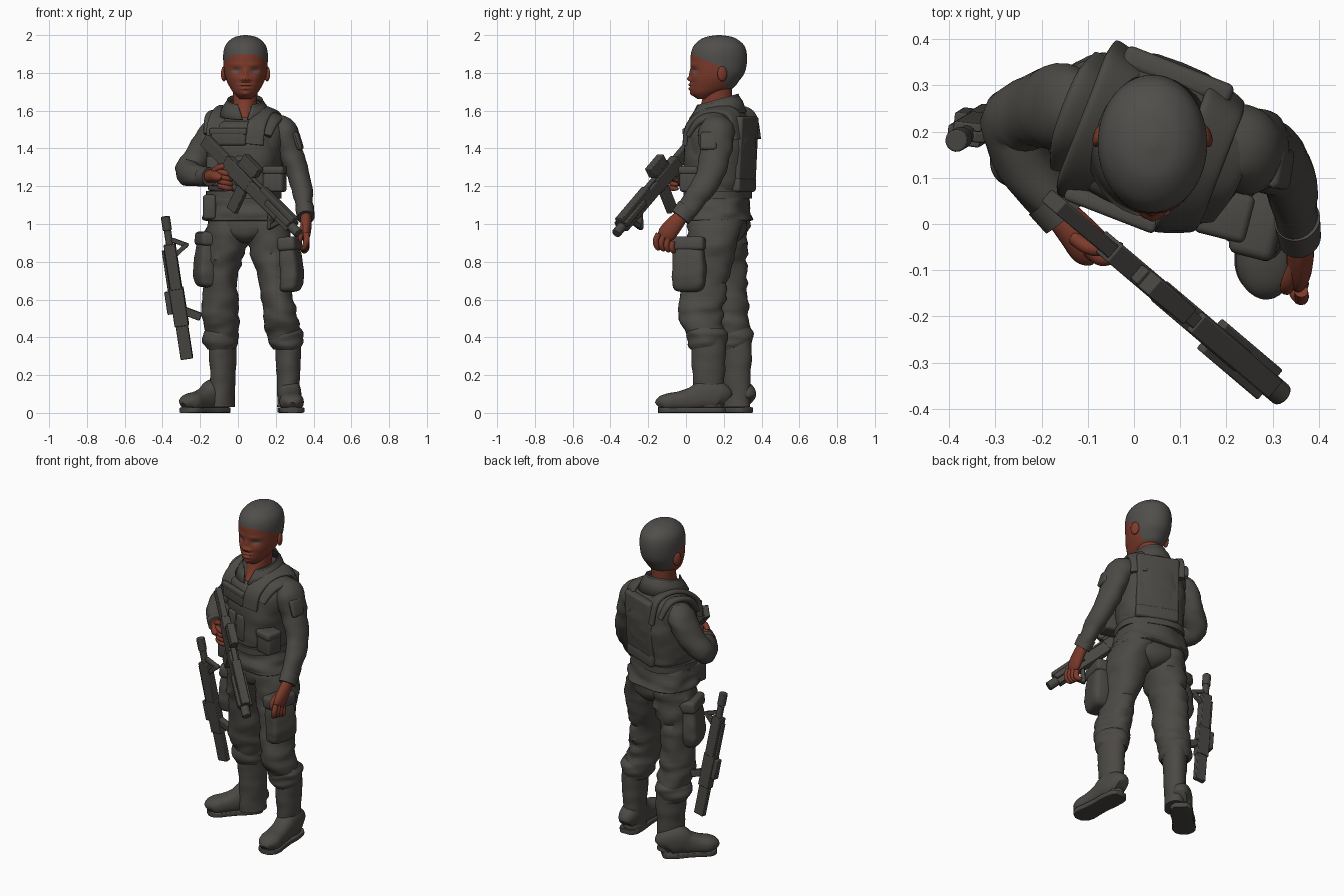
import bpy, bmesh, math
from mathutils import Vector, Matrix, noise

if "Cube" in bpy.data.objects:
    bpy.data.objects.remove(bpy.data.objects["Cube"], do_unlink=True)
made = []


def material(name, rgb):
    m = bpy.data.materials.new(name)
    m.use_nodes = True
    m.diffuse_color = (*rgb, 1)
    bsdf = m.node_tree.nodes["Principled BSDF"]
    bsdf.inputs["Base Color"].default_value = (*rgb, 1)
    bsdf.inputs["Roughness"].default_value = 0.8
    return m


cloth = material("grey cloth", (.072, .067, .059))
skin = material("brown skin", (.2, .043, .024))
hair = material("short hair", (.08, .077, .071))
metal = material("dark metal", (.066, .062, .055))
eye_mat = material("eye", (.12, .08, .078))


def finish(name, bm, *mats):
    bmesh.ops.recalc_face_normals(bm, faces=bm.faces)
    me = bpy.data.meshes.new(name)
    bm.to_mesh(me)
    bm.free()
    for m in mats:
        me.materials.append(m)
    ob = bpy.data.objects.new(name, me)
    bpy.context.scene.collection.objects.link(ob)
    made.append(ob)
    return ob


def spline(rings, sub):
    """Smooth in-between rings."""
    r = [Vector(q) for q in rings]
    out = []
    for i in range(len(r) - 1):
        a, b, c, d = r[max(i - 1, 0)], r[i], r[i + 1], r[min(i + 2, len(r) - 1)]
        for k in range(sub):
            t = k / sub
            out.append(b + (c - a) * (t / 2) + (a * 2 - b * 5 + c * 4 - d) * (t * t / 2)
                       + (b * 3 - a - c * 3 + d) * (t ** 3 / 2))
    return out + [r[-1]]


def loft(name, rings, mat, yaw=None, p=2, fold=0, n=32, sub=5, ref=(0, 1, 0)):
    """Rings are x, y, z, half width, half depth; level rings if yaw is given."""
    pts = spline(rings, sub)
    pos = [Vector(q[:3]) for q in pts]
    bm, loops, side = bmesh.new(), [], None
    for i, q in enumerate(pts):
        t = (pos[min(i + 1, len(pos) - 1)] - pos[max(i - 1, 0)]).normalized()
        if yaw is not None:
            u, v = Vector((math.cos(yaw), math.sin(yaw), 0)), Vector((-math.sin(yaw), math.cos(yaw), 0))
        else:
            side = Vector(ref).cross(t) if side is None else side - t * side.dot(t)
            u = side.normalized()
            v = t.cross(u)
        ring = []
        for k in range(n):
            a = math.tau * k / n
            c, s = math.cos(a), math.sin(a)
            c, s = (math.copysign(abs(w) ** (2 / p), w) for w in (c, s))
            d = u * c * q[3] + v * s * q[4]
            w = pos[i] + d
            d *= 1 + fold * noise.noise(Vector((w.x * 9, w.y * 9, w.z * 24)))
            ring.append(bm.verts.new(pos[i] + d))
        loops.append(ring)
    for a, b in zip(loops, loops[1:]):
        for k in range(n):
            bm.faces.new((a[k], a[k - 1], b[k - 1], b[k]))
    bm.faces.new(loops[0])
    bm.faces.new(loops[-1])
    return finish(name, bm, mat)


def ball(name, loc, size, mat, turn=0):
    bm = bmesh.new()
    bmesh.ops.create_uvsphere(bm, u_segments=20, v_segments=14, radius=1,
                              matrix=Matrix.LocRotScale(Vector(loc), Matrix.Rotation(turn, 3, 'Z'), Vector(size)))
    return finish(name, bm, mat)


def box(name, loc, size, yaw=0, tilt=0, roll=0, bevel=.015):
    bm = bmesh.new()
    bmesh.ops.create_cube(bm, size=1, matrix=Matrix.Diagonal((*size, 1)))
    bmesh.ops.bevel(bm, geom=bm.edges[:], offset=bevel, segments=3, profile=.5, affect='EDGES')
    bm.transform(Matrix.Translation(loc) @ Matrix.Rotation(yaw, 4, 'Z')
                 @ Matrix.Rotation(roll, 4, 'Y') @ Matrix.Rotation(tilt, 4, 'X'))
    return finish(name, bm, cloth)


# Head: a loft with soft bumps for the face, hair above a sloping hairline
HX = .04
head = loft("head", [(HX, .095, 1.662, .03, .035), (HX, .108, 1.69, .06, .078), (HX, .136, 1.72, .081, .114),
                     (HX, .155, 1.76, .101, .128), (HX, .168, 1.8, .112, .142), (HX, .173, 1.85, .117, .149),
                     (HX, .174, 1.9, .118, .148), (HX, .175, 1.94, .109, .136), (HX, .175, 1.97, .087, .108),
                     (HX, .175, 1.99, .056, .07), (HX, .175, 2, .01, .012)], skin, yaw=0, n=128, sub=8)
# sideways, height, spread sideways, spread in height, amount forward
bumps = ((0, 1.768, .018, .013, .02), (0, 1.795, .013, .022, .009), (.021, 1.763, .01, .01, .01),
         (0, 1.737, .034, .008, .012), (0, 1.717, .028, .008, .01), (0, 1.728, .032, .003, -.006),
         (0, 1.688, .026, .014, .009), (.05, 1.812, .022, .014, -.01), (.045, 1.843, .035, .011, .004),
         (.055, 1.77, .028, .024, .007))
for v in head.data.vertices:
    if v.co.y < .15:
        v.co.y -= sum(amount * math.exp(-((abs(v.co.x - HX) - dx) / sx) ** 2 - ((v.co.z - z) / sz) ** 2)
                      for dx, z, sx, sz, amount in bumps)
head.data.materials.append(hair)
head.data.materials.append(eye_mat)
for f in head.data.polygons:
    x, y, z = f.center
    if z > 1.905 - .45 * (y - .02) or (y > .21 and z > 1.72):
        f.material_index = 1
    elif y < .12 and ((abs(x - HX) - .053) / .023) ** 2 + ((z - 1.81) / .01) ** 2 < 1:
        f.material_index = 2
for s, label in ((-1, "right"), (1, "left")):
    ball(label + "_ear", (HX + s * .114, .192, 1.795), (.014, .027, .04), skin, s * .35)
loft("neck", [(.035, .15, 1.56, .05, .112), (.035, .16, 1.62, .062, .085), (HX, .175, 1.74, .066, .07)], skin, yaw=0)

# Open collar standing around the neck, the front gap widening upward
bm = bmesh.new()
rows = []
for k in range(33):
    row = []
    for r, z, lift, gap in ((.13, 1.55, .04, .08), (.107, 1.59, .06, .22), (.094, 1.63, .06, .42), (.104, 1.605, .06, .36)):
        a = -math.pi / 2 + gap + (math.tau - 2 * gap) * k / 32
        row.append(bm.verts.new((.037 + r * math.cos(a), .168 + (r + .015) * math.sin(a),
                                 z + lift * (1 + math.sin(a)) / 2)))
    rows.append(row)
for a, b in zip(rows, rows[1:]):
    for k in range(3):
        bm.faces.new((a[k], b[k], b[k + 1], a[k + 1]))
collar = finish("collar", bm, cloth)
collar.modifiers.new("thickness", 'SOLIDIFY').thickness = .01

# Torso, turned toward the model's right
YAW = -.37


def body(lx, ly, z):
    c, s = math.cos(YAW), math.sin(YAW)
    return (.04 + lx * c - ly * s, .18 + lx * s + ly * c, z)


loft("jacket", [(.037, .18, 1.63, .08, .09), (.037, .19, 1.59, .14, .115), (.045, .195, 1.54, .2, .135),
                (.045, .185, 1.45, .21, .16), (.04, .18, 1.3, .192, .162), (.035, .17, 1.12, .183, .15)],
     cloth, yaw=YAW, p=2.3, fold=.05)
loft("vest", [(.045, .19, 1.545, .15, .14), (.043, .187, 1.51, .18, .166), (.04, .182, 1.4, .195, .177),
              (.035, .176, 1.28, .192, .17), (.03, .168, 1.19, .186, .163), (.03, .168, 1.175, .17, .15)],
     cloth, yaw=YAW, p=2.7, fold=.04)
loft("jacket_skirt", [(.03, .17, 1.19, .178, .15), (.03, .17, 1.12, .195, .16), (.035, .17, 1.04, .22, .17),
                      (.035, .17, 1.02, .222, .17), (.035, .17, 1.015, .19, .14)], cloth, yaw=-.25, p=2.4, fold=.1)
loft("belt", [(.03, .168, z, .194, .168) for z in (1.135, 1.155, 1.175)], cloth, yaw=YAW, p=2.6)
box("back_panel", body(0, .143, 1.4), (.25, .05, .34), YAW, -.05)
box("back_lower_pouch", body(0, .135, 1.21), (.25, .05, .08), YAW)
box("chest_pouch", body(-.03, -.168, 1.46), (.2, .035, .09), YAW)
box("chest_flap", body(-.03, -.173, 1.49), (.21, .03, .035), YAW, bevel=.01)
for x in (-.12, -.04, .04):
    box("magazine_pouch", body(x, -.162, 1.28), (.07, .045, .16), YAW)
box("side_pouch", (.195, .025, 1.235), (.11, .1, .13), -.25)
box("side_pouch_flap", (.195, .022, 1.285), (.116, .106, .045), -.25)
box("hip_pouch", (-.14, .12, 1.09), (.07, .14, .13), -.2)
for s, label in ((-1, "right"), (1, "left")):
    loft(label + "_vest_strap", [body(s * x, y, z) + (.048, .014) for x, y, z in
                                 ((.11, -.156, 1.42), (.115, -.135, 1.52), (.115, -.05, 1.59), (.115, .05, 1.605),
                                  (.115, .125, 1.57), (.11, .153, 1.45))], cloth, p=4)
    loft(label + "_shoulder_pad", [body(s * .155, y, z) + (r, r / 3) for y, z, r in
                                   ((-.12, 1.47, .035), (-.05, 1.555, .055), (.06, 1.565, .055), (.12, 1.48, .035))],
         cloth, p=3)

# Arms
loft("left_sleeve", [(.18, .17, 1.54, .05, .07), (.235, .165, 1.49, .076, .095), (.282, .15, 1.37, .066, .083),
                     (.324, .12, 1.24, .058, .072), (.35, .045, 1.13, .048, .06), (.358, -.025, 1.045, .042, .052)],
     cloth, fold=.14)
loft("left_cuff", [(.353, .01, 1.085, .05, .06), (.359, -.03, 1.035, .046, .056)], cloth)
box("sleeve_pocket", (.318, .12, 1.44), (.03, .09, .1), -.15, 0, -.3)
loft("right_sleeve", [(-.1, .25, 1.53, .05, .06), (-.145, .253, 1.47, .072, .09), (-.205, .248, 1.37, .07, .083),
                      (-.268, .215, 1.285, .066, .07), (-.23, .115, 1.26, .058, .06), (-.155, .02, 1.25, .045, .05)],
     cloth, fold=.14)
loft("right_cuff", [(-.185, .055, 1.253, .052, .055), (-.15, .012, 1.25, .05, .052)], cloth)


# Hands
def hand(label, palm, fingers):
    loft(label + "_palm", palm, skin, n=20)
    for path in fingers:
        loft(label + "_finger", [q + (r, r) for q, r in zip(path, (.015, .016, .014, .006))], skin, n=12)


hand("left", [(.359, -.015, 1.05, .028, .034), (.36, -.06, 1, .03, .045), (.358, -.1, .95, .026, .048),
              (.355, -.12, .92, .015, .035)],
     [[(.362, -.145 + k * .025, .95 - k * .014), (.362, -.16 + k * .028, .91 - k * .012),
       (.35, -.15 + k * .028, .875 - k * .006), (.335, -.135 + k * .026, .87 - k * .003)] for k in range(4)]
     + [[(.35, -.085, 1), (.335, -.125, .965), (.33, -.14, .93), (.332, -.14, .905)]])
hand("right", [(-.165, .03, 1.25, .032, .035), (-.125, -.015, 1.255, .036, .042), (-.095, -.05, 1.25, .03, .045),
               (-.075, -.065, 1.245, .015, .03)],
     [[(-.1, -.055, 1.275 - k * .024), (-.07, -.075, 1.27 - k * .025), (-.04, -.065, 1.26 - k * .024),
       (-.03, -.04, 1.255 - k * .023)] for k in range(4)]
     + [[(-.13, -.03, 1.28), (-.1, -.05, 1.3), (-.07, -.055, 1.305), (-.05, -.05, 1.3)]])

# Trousers
loft("trouser_seat", [(.04, .17, 1.1, .18, .14), (.05, .17, 1.02, .2, .15), (.053, .17, .96, .185, .147),
                      (.053, .168, .92, .1, .125), (.053, .165, .9, .03, .09)], cloth, yaw=-.2, fold=.04)
loft("left_trouser", [(.145, .16, 1.03, .11, .14), (.168, .143, .9, .12, .138), (.187, .115, .75, .09, .125),
                      (.212, .085, .6, .086, .12), (.225, .075, .51, .088, .118), (.24, .105, .42, .09, .105),
                      (.255, .12, .34, .07, .088)], cloth, yaw=0, fold=.16)
loft("right_trouser", [(-.04, .19, 1.03, .12, .14), (-.063, .188, .9, .12, .138), (-.088, .2, .75, .09, .12),
                       (-.093, .215, .6, .094, .112), (-.093, .225, .5, .1, .108), (-.087, .25, .41, .086, .098),
                       (-.082, .26, .34, .07, .085)], cloth, yaw=0, fold=.16)
for label, x, y, z, s in (("left", .278, .015, .78, 1), ("right", -.168, .175, .805, -1)):
    loft(label + "_cargo_pocket", [(x + s * dx, y, z + dz, w, d) for dx, dz, w, d in
                                   ((-.01, .13, .04, .075), (0, .04, .05, .085), (.008, -.06, .052, .09),
                                    (0, -.125, .045, .075), (-.01, -.14, .02, .04))], cloth, yaw=s * -.25, p=4, fold=.08)
    box(label + "_pocket_flap", (x - s * .005, y, z + .115), (.1, .18, .075), s * -.25, 0, s * -.08, bevel=.02)

# Boots: a shaft, a folded top, a foot and a sole
foot_shape = ((0, .035, .1), (.08, .056, .15), (.28, .062, .17), (.47, .058, .13), (.67, .06, .105),
              (.83, .064, .095), (.94, .052, .08), (1, .025, .05))
for label, cx, cy, heel, toward, size in (("left", .266, .12, (.267, .207), (.06, -1), .355),
                                          ("right", -.08, .262, (-.066, .328), (-.7, -.71), .31)):
    d = Vector(toward).normalized()
    yaw = math.atan2(d.y, d.x) + math.pi / 2
    loft(label + "_boot_shaft", [(cx, cy, z, a, b) for z, a, b in
                                 ((.42, .07, .092), (.3, .067, .09), (.2, .062, .084), (.1, .058, .082), (.03, .058, .082))],
         cloth, yaw=yaw * .6, fold=.06)
    loft(label + "_boot_top", [(cx - .01, cy - .01, z, a, a * 1.18) for z, a in
                               ((.45, .076), (.42, .091), (.37, .088), (.335, .07))], cloth, yaw=yaw * .6, fold=.14)
    foot, sole = [], []
    for t, w, h in foot_shape:
        q = Vector(heel) + d * t * size
        foot.append((q.x, q.y, .01 + h / 2, w, h / 2))
        sole.append((q.x, q.y, .015, w * 1.04, .015))
    loft(label + "_boot_foot", foot, cloth, ref=(0, 0, 1), p=2.4)
    loft(label + "_boot_sole", sole, metal, ref=(0, 0, 1), p=8)

# Rifles: place, height, length, thickness, width and pitch of each block along the barrel line
blocks = [(.1, 0, .2, .07, .035, 0), (.3, 0, .22, .08, .05, 0), (.25, -.07, .045, .1, .035, .5),
          (.53, 0, .26, .065, .055, 0), (.45, .042, .36, .014, .03, 0), (.33, .055, .13, .03, .04, 0),
          (.62, -.06, .025, .1, .03, -.6), (.66, -.06, .025, .1, .025, .5)]
held_extras = [(.37, -.1, .065, .17, .03, -.1), (.34, .085, .13, .06, .045, 0), (.62, .01, .28, .085, .05, 0),
               (.66, .012, .2, .03, .085, 0)]


def rifle(name, stock, muzzle, up, parts):
    stock, muzzle = Vector(stock), Vector(muzzle)
    x = (muzzle - stock).normalized()
    y = Vector(up).cross(x).normalized()
    frame = Matrix((x, y, x.cross(y))).transposed().to_4x4()
    frame = Matrix.Translation(stock) @ frame @ Matrix.Scale((muzzle - stock).length / .82, 4)
    bm = bmesh.new()
    for a, h, sx, sz, sy, pitch in parts:
        bmesh.ops.create_cube(bm, size=1, matrix=frame @ Matrix.Translation((a, 0, h))
                              @ Matrix.Rotation(pitch, 4, 'Y') @ Matrix.Diagonal((sx, sy, sz, 1)))
    for a, length, r in ((.71, .2, .021), (.78, .08, .026)):
        bmesh.ops.create_cone(bm, cap_ends=True, segments=16, radius1=r, radius2=r, depth=length,
                              matrix=frame @ Matrix.Translation((a, 0, 0)) @ Matrix.Rotation(math.pi / 2, 4, 'Y'))
    bev = finish(name, bm, metal).modifiers.new("bevel", 'BEVEL')
    bev.width, bev.segments = .004, 2


rifle("held_rifle", (-.175, .05, 1.445), (.32, -.37, .95), (0, 0, 1), blocks + held_extras)
rifle("slung_rifle", (-.27, .25, .285), (-.385, .18, 1.04), (-1, .1, 0), blocks)

bpy.ops.object.select_all(action='DESELECT')
for ob in made:
    ob.select_set(True)
bpy.context.view_layer.objects.active = made[0]
bpy.ops.object.shade_smooth_by_angle(angle=math.radians(45))
